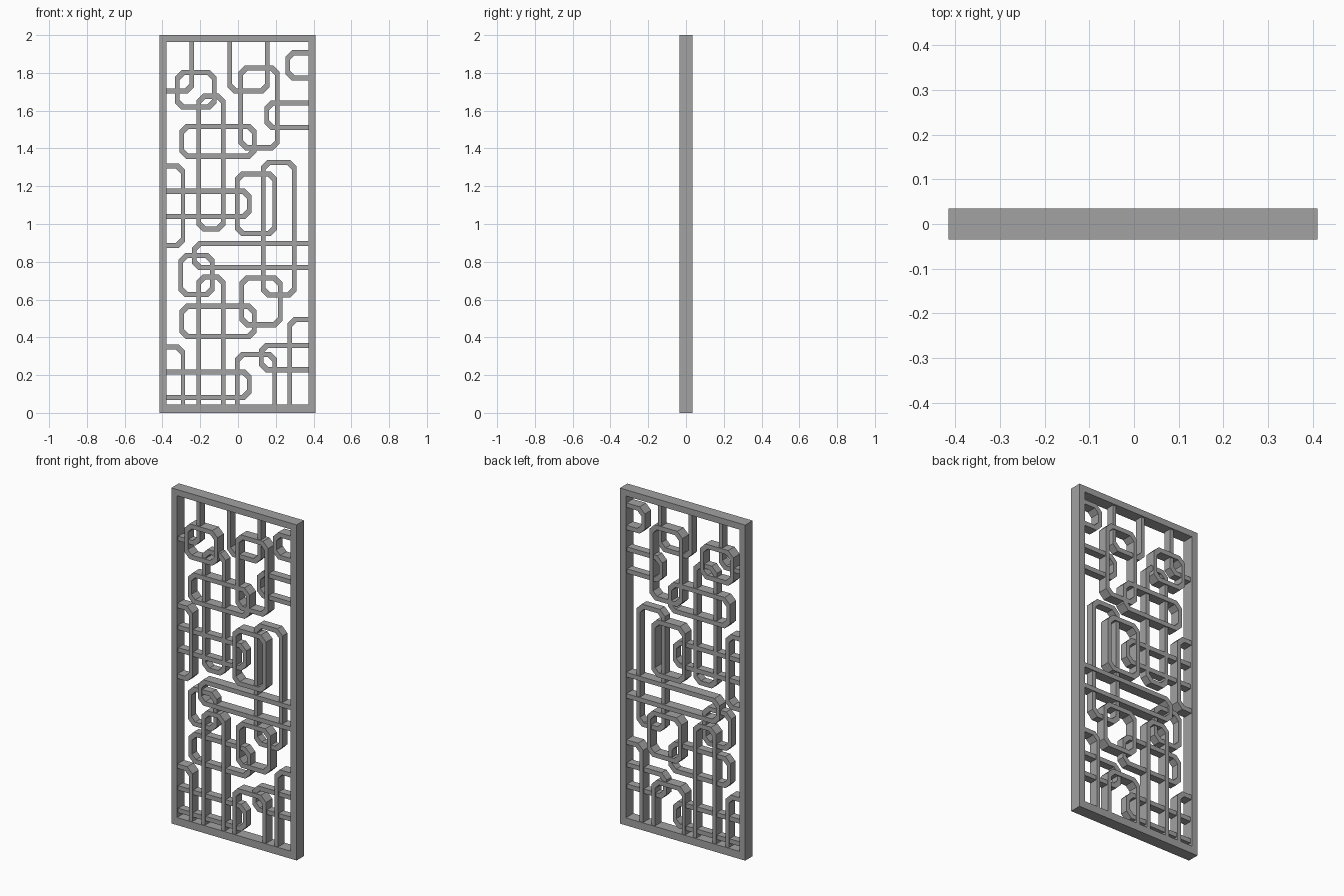
import bpy
import bmesh

cube = bpy.data.objects.get("Cube")
if cube:
    bpy.data.objects.remove(cube, do_unlink=True)

grey = bpy.data.materials.new("mid grey")
grey.use_nodes = True
colour = (0.36, 0.36, 0.36, 1)
grey.diffuse_color = colour
grey.node_tree.nodes["Principled BSDF"].inputs["Base Color"].default_value = colour

# Outer and inner limits of the frame
LEFT, RIGHT, BOTTOM, TOP = -0.415, 0.411, 0.0, 2.0
IN_L, IN_R, IN_B, IN_T = -0.378, 0.372, 0.045, 1.963
FRAME_DEPTH, DEEP, SHALLOW = 0.07, 0.06, 0.046
BAR_X, BAR_Z, CUT = 0.023, 0.027, 0.034
FAR = 0.3


def outline(x0, x1, z0, z1, c):
    """Rectangle with its corners cut off by c."""
    if c == 0:
        return [(x0, z0), (x1, z0), (x1, z1), (x0, z1)]
    return [(x0 + c, z0), (x1 - c, z0), (x1, z0 + c), (x1, z1 - c),
            (x1 - c, z1), (x0 + c, z1), (x0, z1 - c), (x0, z0 + c)]


def ring(name, outer, inner, depth, clip=False):
    """Extruded band between two matching outlines."""
    bm = bmesh.new()
    loops = [[bm.verts.new((x, y, z)) for x, z in pts]
             for pts, y in ((outer, -depth / 2), (outer, depth / 2),
                            (inner, depth / 2), (inner, -depth / 2))]
    n = len(outer)
    for k in range(4):
        a, b = loops[k], loops[(k + 1) % 4]
        for i in range(n):
            j = (i + 1) % n
            bm.faces.new((a[i], a[j], b[j], b[i]))
    # Trim bars that run into the frame
    if clip:
        for co, no in (((IN_L - 0.004, 0, 0), (-1, 0, 0)),
                       ((IN_R + 0.004, 0, 0), (1, 0, 0)),
                       ((0, 0, IN_B - 0.004), (0, 0, -1)),
                       ((0, 0, IN_T + 0.004), (0, 0, 1))):
            bmesh.ops.bisect_plane(bm, geom=bm.verts[:] + bm.edges[:] + bm.faces[:],
                                   plane_co=co, plane_no=no, clear_outer=True)
    bmesh.ops.recalc_face_normals(bm, faces=bm.faces[:])
    mesh = bpy.data.meshes.new(name)
    bm.to_mesh(mesh)
    bm.free()
    mesh.materials.append(grey)
    obj = bpy.data.objects.new(name, mesh)
    bpy.context.collection.objects.link(obj)


def lattice(name, x0, x1, z0, z1, depth):
    """Chamfered loop; None means the loop runs into the frame on that side."""
    x0 = LEFT - FAR if x0 is None else x0
    x1 = RIGHT + FAR if x1 is None else x1
    z0 = BOTTOM - FAR if z0 is None else z0
    z1 = TOP + FAR if z1 is None else z1
    ring(name, outline(x0, x1, z0, z1, CUT),
         outline(x0 + BAR_X, x1 - BAR_X, z0 + BAR_Z, z1 - BAR_Z, CUT - 0.008),
         depth, clip=True)


# Outer frame
ring("frame", outline(LEFT, RIGHT, BOTTOM, TOP, 0),
     outline(IN_L, IN_R, IN_B, IN_T, 0), FRAME_DEPTH)

# Upper lattice
lattice("top_left_corner_bar", None, -0.233, 1.69, None, SHALLOW)
lattice("upper_left_ring", -0.333, -0.114, 1.605, 1.815, DEEP)
lattice("upper_tall_ring", -0.22, -0.066, 0.96, 1.69, SHALLOW)
lattice("top_hanging_loop", -0.055, 0.167, 1.69, None, SHALLOW)
lattice("upper_right_ring", 0.003, 0.22, 1.39, 1.84, DEEP)
lattice("top_right_loop", 0.251, None, 1.76, 1.92, DEEP)
lattice("upper_right_loop", 0.14, None, 1.497, 1.655, SHALLOW)
lattice("upper_wide_ring", -0.31, 0.098, 1.345, 1.53, DEEP)

# Middle lattice
lattice("middle_left_loop", None, -0.28, 0.872, 1.32, DEEP)
lattice("middle_wide_loop", None, 0.071, 1.026, 1.187, SHALLOW)
lattice("middle_ring", -0.016, 0.206, 0.936, 1.278, DEEP)
lattice("middle_tall_ring", 0.122, 0.31, 0.61, 1.34, SHALLOW)
lattice("middle_long_loop", -0.243, None, 0.756, 0.91, DEEP)

# Lower lattice
lattice("lower_left_ring", -0.315, -0.124, 0.613, 0.846, SHALLOW)
lattice("lower_tall_loop", -0.22, -0.066, None, 0.732, DEEP)
lattice("lower_wide_ring", -0.31, 0.098, 0.39, 0.578, SHALLOW)
lattice("lower_right_ring", 0.008, 0.235, 0.453, 0.727, DEEP)
lattice("bottom_right_corner_bar", 0.262, None, None, 0.508, DEEP)
lattice("lower_right_loop", 0.111, None, 0.215, 0.37, SHALLOW)
lattice("bottom_standing_loop", -0.016, 0.206, None, 0.323, DEEP)
lattice("bottom_left_corner_bar", None, -0.28, None, 0.363, DEEP)
lattice("bottom_wide_loop", None, 0.071, 0.069, 0.23, SHALLOW)
